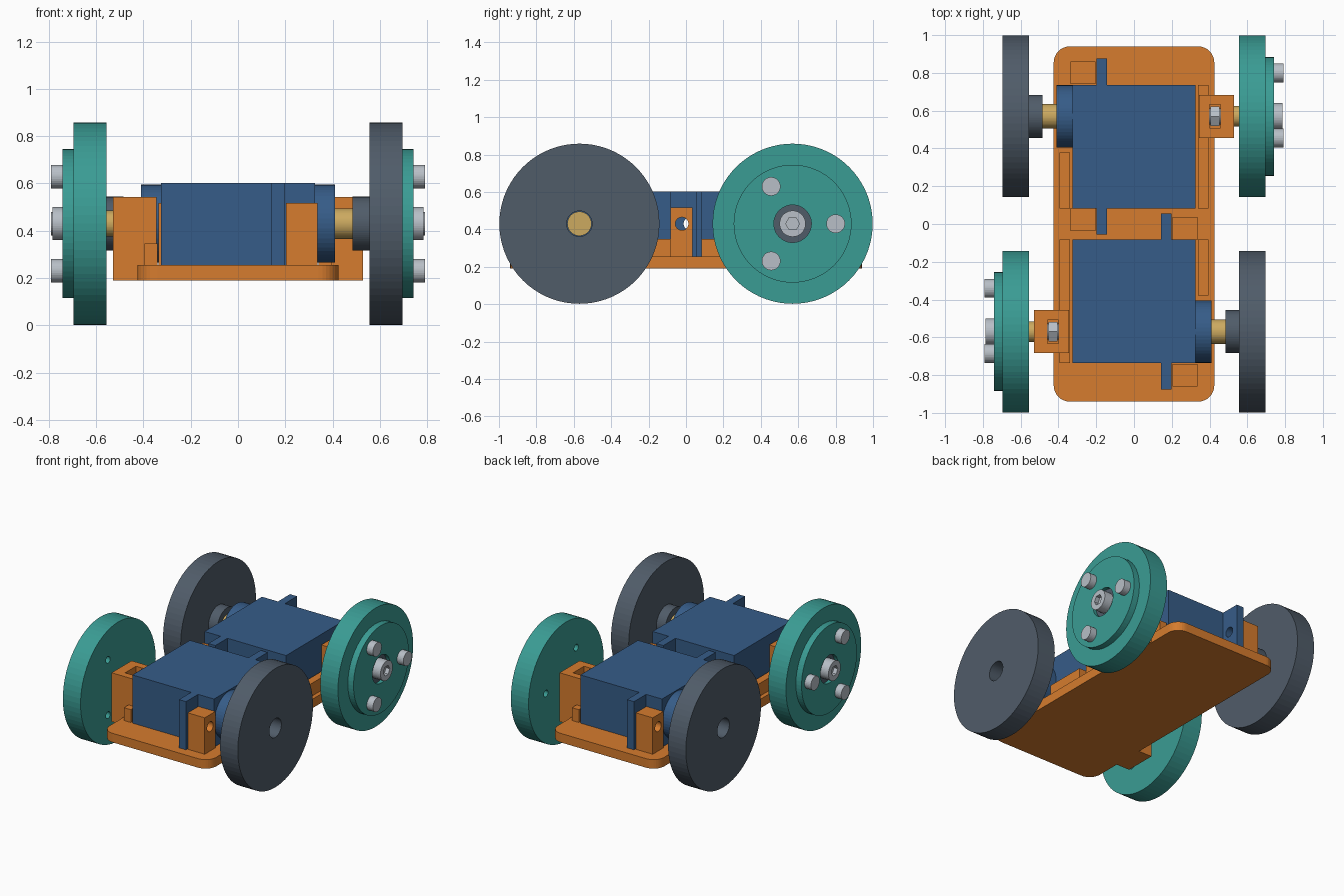
import bpy, bmesh, math
from mathutils import Matrix, Vector

cube = bpy.data.objects.get("Cube")
if cube:
    bpy.data.objects.remove(cube, do_unlink=True)


def material(name, rgb):
    lin = [((c / 255 + 0.055) / 1.055) ** 2.4 for c in rgb] + [1.0]
    m = bpy.data.materials.new(name)
    m.use_nodes = True
    m.diffuse_color = lin
    m.node_tree.nodes["Principled BSDF"].inputs["Base Color"].default_value = lin
    return m


ORANGE = material("orange plastic", (214, 124, 46))
BLUE = material("blue plastic", (54, 92, 136))
TEAL = material("teal plastic", (58, 156, 148))
DARK = material("dark rubber", (80, 92, 105))
GOLD = material("brass", (204, 170, 96))
STEEL = material("steel", (184, 191, 199))

AXLE_Y, AXLE_Z = -0.57, 0.43   # axle of the front half


def finish(name, bm, mat):
    bmesh.ops.recalc_face_normals(bm, faces=bm.faces)
    mesh = bpy.data.meshes.new(name)
    bm.to_mesh(mesh)
    bm.free()
    mesh.materials.append(mat)
    ob = bpy.data.objects.new(name, mesh)
    bpy.context.collection.objects.link(ob)
    return ob


def box(name, xs, ys, zs, mat, s=1):
    """Axis-aligned box; s = -1 turns it half a turn about z."""
    bm = bmesh.new()
    lo, hi = Vector((xs[0], ys[0], zs[0])), Vector((xs[1], ys[1], zs[1]))
    mid = (lo + hi) / 2
    place = Matrix.Translation((mid.x * s, mid.y * s, mid.z))
    bmesh.ops.create_cube(bm, size=1, matrix=place @ Matrix.Diagonal((*(hi - lo), 1)))
    return finish(name, bm, mat)


def rod(name, xs, r, mat, s=1, y=AXLE_Y, z=AXLE_Z, n=48):
    """Solid cylinder along x."""
    bm = bmesh.new()
    place = Matrix.Translation(((xs[0] + xs[1]) / 2 * s, y * s, z))
    bmesh.ops.create_cone(bm, cap_ends=True, segments=n, radius1=r, radius2=r,
                          depth=abs(xs[1] - xs[0]),
                          matrix=place @ Matrix.Rotation(math.pi / 2, 4, 'Y'))
    return finish(name, bm, mat)


def lathe(name, profile, mat, s=1, n=72):
    """Closed (radius, x) profile turned about the axle."""
    bm = bmesh.new()
    rings = []
    for i in range(n):
        a = 2 * math.pi * i / n
        rings.append([bm.verts.new((x * s, AXLE_Y * s + r * math.cos(a),
                                    AXLE_Z + r * math.sin(a))) for r, x in profile])
    k = len(profile)
    for i in range(n):
        a, b = rings[i], rings[(i + 1) % n]
        for j in range(k):
            bm.faces.new((a[j], a[(j + 1) % k], b[(j + 1) % k], b[j]))
    return finish(name, bm, mat)


def cut(ob, *cutters):
    """Subtract the cutters and remove them."""
    for c in cutters:
        mod = ob.modifiers.new("cut", 'BOOLEAN')
        mod.operation, mod.solver, mod.object = 'DIFFERENCE', 'EXACT', c
    graph = bpy.context.evaluated_depsgraph_get()
    ob.data = bpy.data.meshes.new_from_object(ob.evaluated_get(graph))
    ob.modifiers.clear()
    for c in cutters:
        bpy.data.objects.remove(c, do_unlink=True)


# Chassis plate with rounded corners
bm = bmesh.new()
bmesh.ops.create_cube(bm, size=1, matrix=Matrix.Translation((0, 0, 0.222))
                      @ Matrix.Diagonal((0.85, 1.88, 0.065, 1)))
corners = [e for e in bm.edges if abs(e.verts[0].co.z - e.verts[1].co.z) > 0.01]
bmesh.ops.bevel(bm, geom=corners, offset=0.085, segments=8, profile=0.5, affect='EDGES')
finish("chassis_plate", bm, ORANGE)


def drive_half(s, end):
    # Motor body, round gear boss and mounting tab
    box(end + "_motor_body", (-0.325, 0.325), (-0.737, -0.083), (0.255, 0.602), BLUE, s)
    rod(end + "_motor_boss", (0.32, 0.41), 0.165, BLUE, s)
    for side, y0, y1, hole in (("outer", -0.875, -0.73, -0.798), ("inner", -0.09, 0.055, -0.022)):
        tab = box(f"{end}_{side}_motor_tab", (0.142, 0.198), (y0, y1), (0.255, 0.602), BLUE, s)
        cut(tab, rod("cutter", (0.1, 0.25), 0.035, BLUE, s, hole, n=24))
        # Drilled post that the tab is screwed to
        post = box(f"{end}_{side}_post", (0.203, 0.337), (hole - 0.062, hole + 0.058),
                   (0.23, 0.517), ORANGE, s)
        cut(post, rod("cutter", (0.1, 0.4), 0.035, ORANGE, s, hole, n=24))

    # Side rails holding the motor
    box(end + "_short_rail", (0.34, 0.395), (-0.378, -0.083), (0.23, 0.347), ORANGE, s)
    box(end + "_long_rail", (-0.395, -0.34), (-0.735, -0.083), (0.23, 0.347), ORANGE, s)

    # Driven wheel
    rod(end + "_drive_shaft", (0.4, 0.5), 0.065, GOLD, s)
    lathe(end + "_drive_wheel", [(0.068, 0.485), (0.114, 0.485), (0.114, 0.556),
                                 (0.428, 0.556), (0.428, 0.697), (0.068, 0.697)], DARK, s)

    # Bearing block with a nut slot
    block = box(end + "_bearing_block", (-0.53, -0.345), (-0.682, -0.455), (0.19, 0.542), ORANGE, s)
    cut(block, box("cutter", (-0.457, -0.4), (-0.632, -0.508), (0.36, 0.7), ORANGE, s))
    nut = rod(end + "_axle_nut", (-0.452, -0.405), 0.06, STEEL, s, n=6)
    nut.data.transform(Matrix.Translation((0, AXLE_Y * s, AXLE_Z)) @ Matrix.Rotation(math.pi / 6, 4, 'X')
                       @ Matrix.Translation((0, -AXLE_Y * s, -AXLE_Z)))
    rod(end + "_axle_spacer", (-0.58, -0.52), 0.055, GOLD, s)

    # Free wheel with stepped face, bearing and axle bolt
    wheel = lathe(end + "_free_wheel", [(0.055, -0.556), (0.428, -0.556), (0.428, -0.697),
                                        (0.315, -0.697), (0.315, -0.742), (0.1, -0.742),
                                        (0.1, -0.58), (0.055, -0.58)], TEAL, s)
    lathe(end + "_wheel_bearing", [(0.04, -0.575), (0.103, -0.575),
                                   (0.103, -0.715), (0.04, -0.715)], DARK, s, 48)
    rod(end + "_axle_bolt_shank", (-0.72, -0.38), 0.042, STEEL, s, n=32)
    head = rod(end + "_axle_bolt_head", (-0.785, -0.71), 0.07, STEEL, s)
    cut(head, rod("cutter", (-0.9, -0.755), 0.037, STEEL, s, n=6))

    # Three face bolts with holes on the inner side
    holes = []
    for i in range(3):
        a = 2 * math.pi * i / 3
        y = AXLE_Y + s * 0.23 * math.cos(a)
        z = AXLE_Z + 0.23 * math.sin(a)
        rod(f"{end}_face_bolt_{i + 1}", (-0.792, -0.74), 0.05, STEEL, s, y, z, 32)
        holes.append(rod("cutter", (-0.7, -0.5), 0.024, TEAL, s, y, z, 20))
    cut(wheel, *holes)


drive_half(1, "front")
drive_half(-1, "back")
